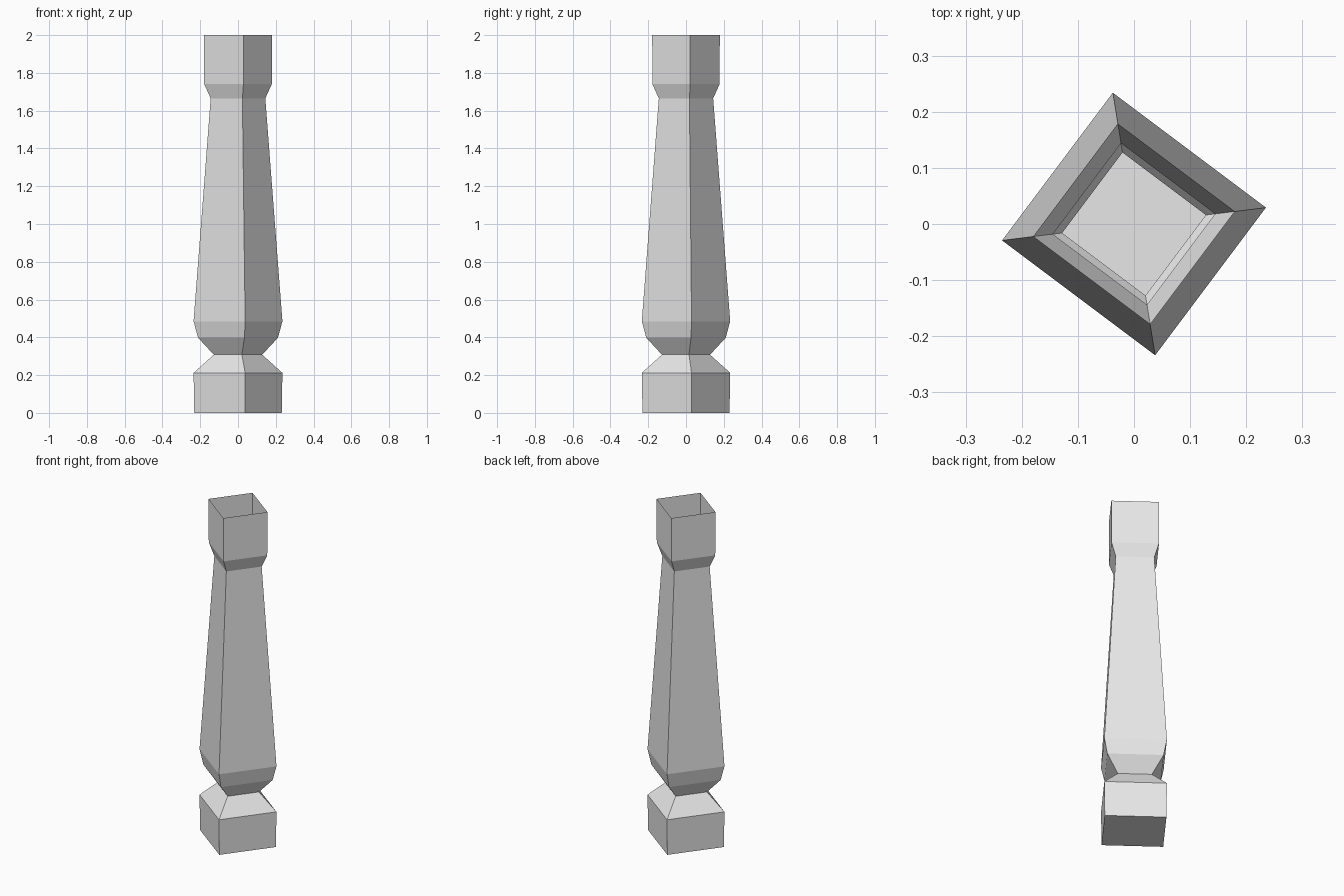
import bpy
import bmesh
from mathutils import Matrix, Vector
from math import atan2

default_cube = bpy.data.objects.get("Cube")
if default_cube:
    bpy.data.objects.remove(default_cube, do_unlink=True)

# Single pale grey material
stone = bpy.data.materials.new("pale_grey")
stone.use_nodes = True
grey = (0.8, 0.8, 0.8, 1.0)
stone.diffuse_color = grey
bsdf = next(n for n in stone.node_tree.nodes if n.type == "BSDF_PRINCIPLED")
bsdf.inputs["Base Color"].default_value = grey

# Slightly oblong square section, turned about the vertical axis
HALF_X, HALF_Y = 0.1705, 0.1645
TURN = Matrix.Rotation(atan2(-0.6, 0.8), 4, "Z")
CORNERS = [(1, 1), (-1, 1), (-1, -1), (1, -1)]

# Height and relative width of each ring, from foot to rim
PROFILE = [
    (0.0, 0.985),    # plinth foot
    (0.212, 1.0),    # plinth shoulder
    (0.308, 0.545),  # lower neck
    (0.398, 0.90),   # belly underside
    (0.485, 1.0),    # belly
    (1.665, 0.615),  # upper neck
    (1.74, 0.76),    # capital
    (2.0, 0.765),    # open rim
]


def ring(bm, z, width):
    return [bm.verts.new(TURN @ Vector((sx * HALF_X * width, sy * HALF_Y * width, z)))
            for sx, sy in CORNERS]


# Baluster shell: closed below, open and hollow above
bm = bmesh.new()
rings = [ring(bm, z, width) for z, width in PROFILE]
for low, high in zip(rings, rings[1:]):
    for i in range(4):
        j = (i + 1) % 4
        bm.faces.new((low[i], low[j], high[j], high[i]))
bm.faces.new(rings[0][::-1])

mesh = bpy.data.meshes.new("baluster")
bm.to_mesh(mesh)
bm.free()
mesh.materials.append(stone)
baluster = bpy.data.objects.new("baluster", mesh)
bpy.context.collection.objects.link(baluster)
